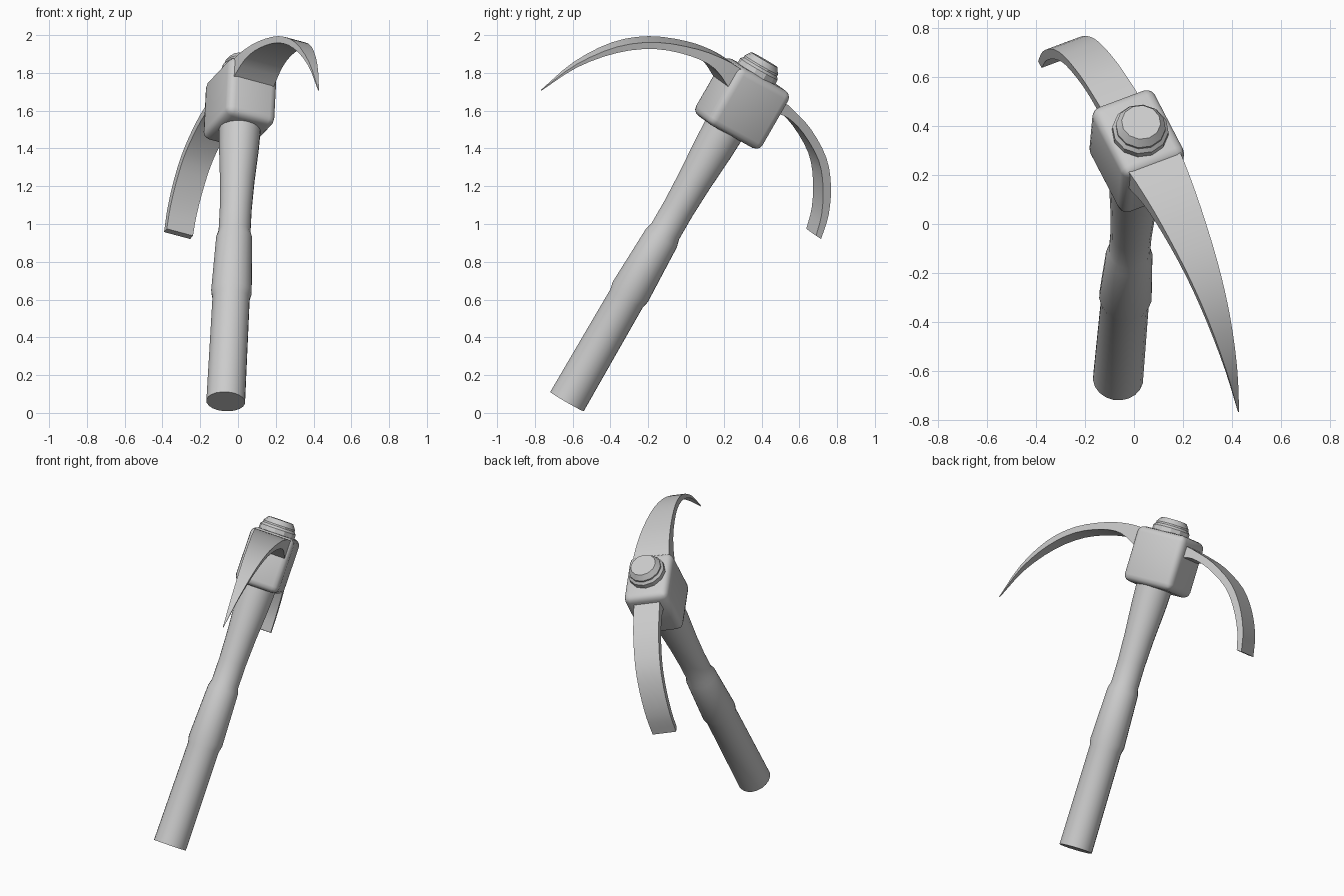
import bpy, bmesh
from math import radians, sin, cos, tau
from mathutils import Vector, Matrix

if "Cube" in bpy.data.objects:
    bpy.data.objects.remove(bpy.data.objects["Cube"])

# Tool frame: u = towards the spike, v = blade width, w = along the handle
w = Vector((0.045, 0.5, 0.866)).normalized()
u = Vector((0.415, -0.797, 0.44))
u = (u - w * u.dot(w)).normalized()
v = w.cross(u)
FRAME = Matrix.Translation((-0.065, -0.63, 0.06)) @ Matrix((u, v, w)).transposed().to_4x4()


def finish(bm, name, angle=35):
    bmesh.ops.recalc_face_normals(bm, faces=bm.faces)
    bm.transform(FRAME)
    me = bpy.data.meshes.new(name)
    bm.to_mesh(me)
    bm.free()
    ob = bpy.data.objects.new(name, me)
    bpy.context.collection.objects.link(ob)
    bpy.ops.object.select_all(action='DESELECT')
    ob.select_set(True)
    bpy.context.view_layer.objects.active = ob
    bpy.ops.object.shade_smooth_by_angle(angle=radians(angle))
    return ob


def skin(bm, rings):
    """Join equal-length rings of points and cap both ends."""
    rows = [[bm.verts.new(p) for p in r] for r in rings]
    n = len(rows[0])
    for a, b in zip(rows, rows[1:]):
        for i in range(n):
            j = (i + 1) % n
            bm.faces.new((a[i], a[j], b[j], b[i]))
    bm.faces.new(rows[0])
    bm.faces.new(rows[-1])


def lathe(name, profile, sides, angle):
    bm = bmesh.new()
    skin(bm, [[(r * cos(tau * i / sides), r * sin(tau * i / sides), h)
               for i in range(sides)] for r, h in profile])
    return finish(bm, name, angle)


def smooth_path(pts, steps=3):
    """Catmull-Rom curve through the points."""
    p = [Vector(q) for q in pts]
    p = [2 * p[0] - p[1]] + p + [2 * p[-1] - p[-2]]
    out = []
    for a, b, c, d in zip(p, p[1:], p[2:], p[3:]):
        for k in range(steps):
            t = k / steps
            out.append(0.5 * (2 * b + (c - a) * t + (2 * a - 5 * b + 4 * c - d) * t * t
                              + (3 * b - a - 3 * c + d) * t ** 3))
    return out + [p[-2]]


def blade(name, outer, inner, half_root, half_end):
    """Flat blade: outer and inner edge curves in (u, w), tapering in width."""
    top, low = smooth_path(outer), smooth_path(inner)
    dist = [0.0]
    for a, b in zip(top, top[1:]):
        dist.append(dist[-1] + (b - a).length)
    bm = bmesh.new()
    rings = []
    for a, b, d in zip(top, low, dist):
        h = half_root + (half_end - half_root) * d / dist[-1]
        rings.append([(a.x, -h, a.y), (a.x, h, a.y), (b.x, h, b.y), (b.x, -h, b.y)])
    skin(bm, rings)
    return finish(bm, name)


# Handle with a raised grip collar, flaring into the head
lathe("handle", [(0.103, 0), (0.099, 0.63), (0.108, 0.67), (0.096, 1.0), (0.085, 1.04),
                 (0.085, 1.18), (0.092, 1.35), (0.106, 1.55), (0.112, 1.70)], 20, 25)

# Rounded block holding the blades
bm = bmesh.new()
bmesh.ops.create_cube(bm, size=1)
bmesh.ops.scale(bm, vec=(0.35, 0.28, 0.35), verts=bm.verts)
bmesh.ops.translate(bm, vec=(-0.015, 0, 1.832), verts=bm.verts)
bmesh.ops.bevel(bm, geom=bm.edges[:], offset=0.04, segments=3, profile=0.5, affect='EDGES')
finish(bm, "head_block", 40)

# Stepped cap on top of the head
lathe("head_cap", [(0.115, 1.99), (0.115, 2.035), (0.102, 2.05), (0.102, 2.06), (0.08, 2.092)], 12, 25)

# Long pointed spike
blade("spike",
      [(0.13, 1.993), (0.24, 1.997), (0.404, 1.975), (0.619, 1.903), (0.798, 1.78), (0.944, 1.592), (1.037, 1.381)],
      [(0.13, 1.866), (0.27, 1.928), (0.42, 1.925), (0.612, 1.866), (0.783, 1.75), (0.933, 1.578), (1.034, 1.379)],
      0.117, 0.002)

# Flat, down-curved adze blade
blade("adze",
      [(-0.17, 1.955), (-0.26, 1.935), (-0.40, 1.892), (-0.56, 1.80), (-0.667, 1.68), (-0.74, 1.54), (-0.773, 1.408)],
      [(-0.17, 1.875), (-0.25, 1.886), (-0.375, 1.853), (-0.53, 1.767), (-0.63, 1.655), (-0.703, 1.525), (-0.738, 1.41)],
      0.084, 0.076)
